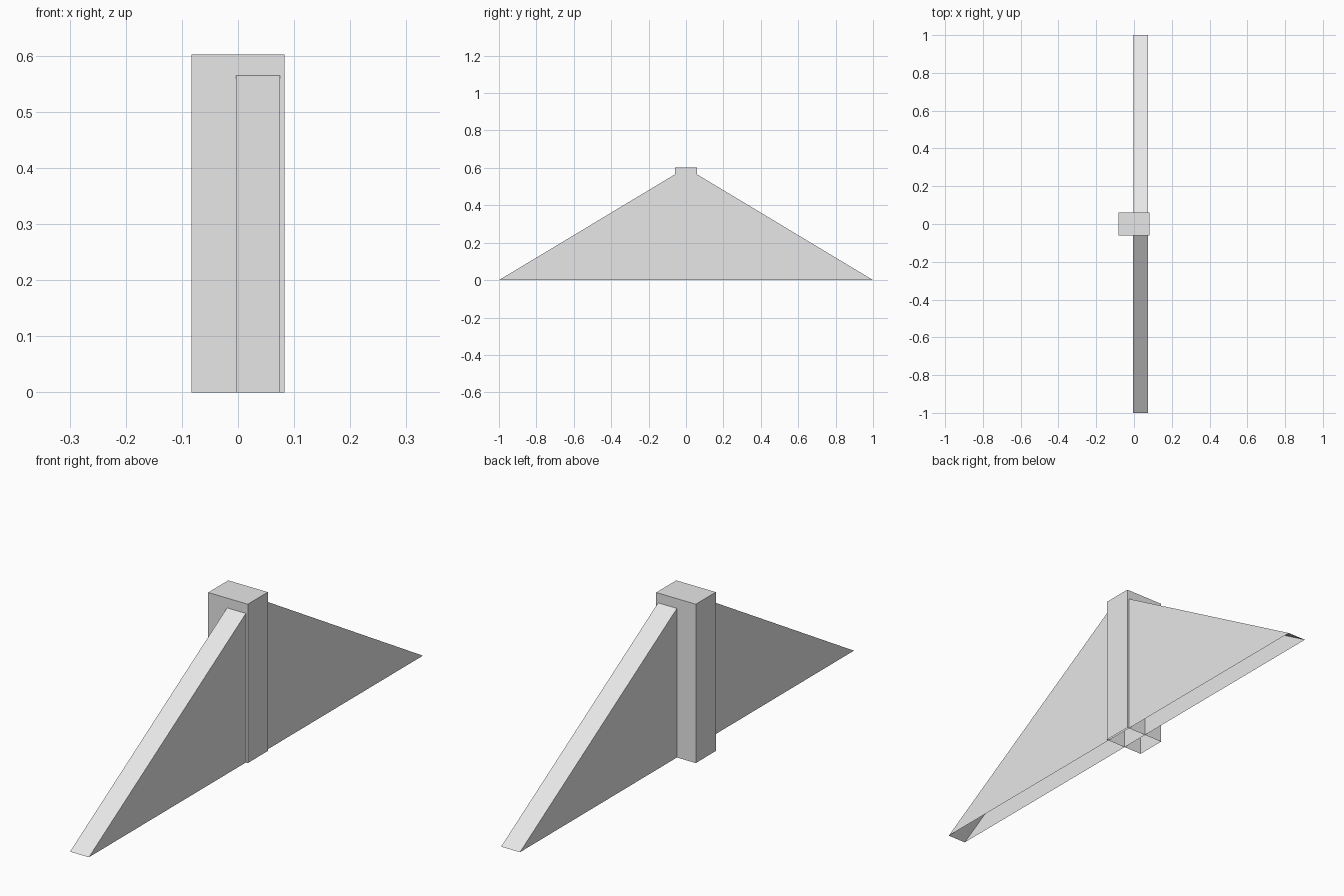
import bpy
import bmesh

cube = bpy.data.objects.get("Cube")
if cube:
    bpy.data.objects.remove(cube, do_unlink=True)

HEIGHT = 0.602

# Single plain grey
grey = bpy.data.materials.new("plain grey")
grey.use_nodes = True
colour = (0.8, 0.8, 0.8, 1.0)
grey.diffuse_color = colour
grey.node_tree.nodes["Principled BSDF"].inputs["Base Color"].default_value = colour


def extrude_profile(name, profile, x_min, x_max):
    """Extrude a closed (y, z) profile along x, leaving the underside open."""
    bm = bmesh.new()
    face = bm.faces.new([bm.verts.new((x_min, y, z)) for y, z in profile])
    grown = bmesh.ops.extrude_face_region(bm, geom=[face], use_keep_orig=True)
    moved = [v for v in grown["geom"] if isinstance(v, bmesh.types.BMVert)]
    bmesh.ops.translate(bm, verts=moved, vec=(x_max - x_min, 0, 0))
    bmesh.ops.recalc_face_normals(bm, faces=bm.faces)
    underside = [f for f in bm.faces if all(v.co.z < 0.001 for v in f.verts)]
    bmesh.ops.delete(bm, geom=underside, context="FACES_ONLY")
    mesh = bpy.data.meshes.new(name)
    bm.to_mesh(mesh)
    bm.free()
    mesh.materials.append(grey)
    obj = bpy.data.objects.new(name, mesh)
    bpy.context.collection.objects.link(obj)
    return obj


# Upright rectangular post
half = 0.06
extrude_profile("post", [(-half, 0), (half, 0), (half, HEIGHT), (-half, HEIGHT)],
                -0.083, 0.083)

# Triangular wall running through the post, set towards its left side
extrude_profile("sloped_wall", [(-1, 0), (1, 0), (0, HEIGHT - 0.001)],
                -0.004, 0.075)
